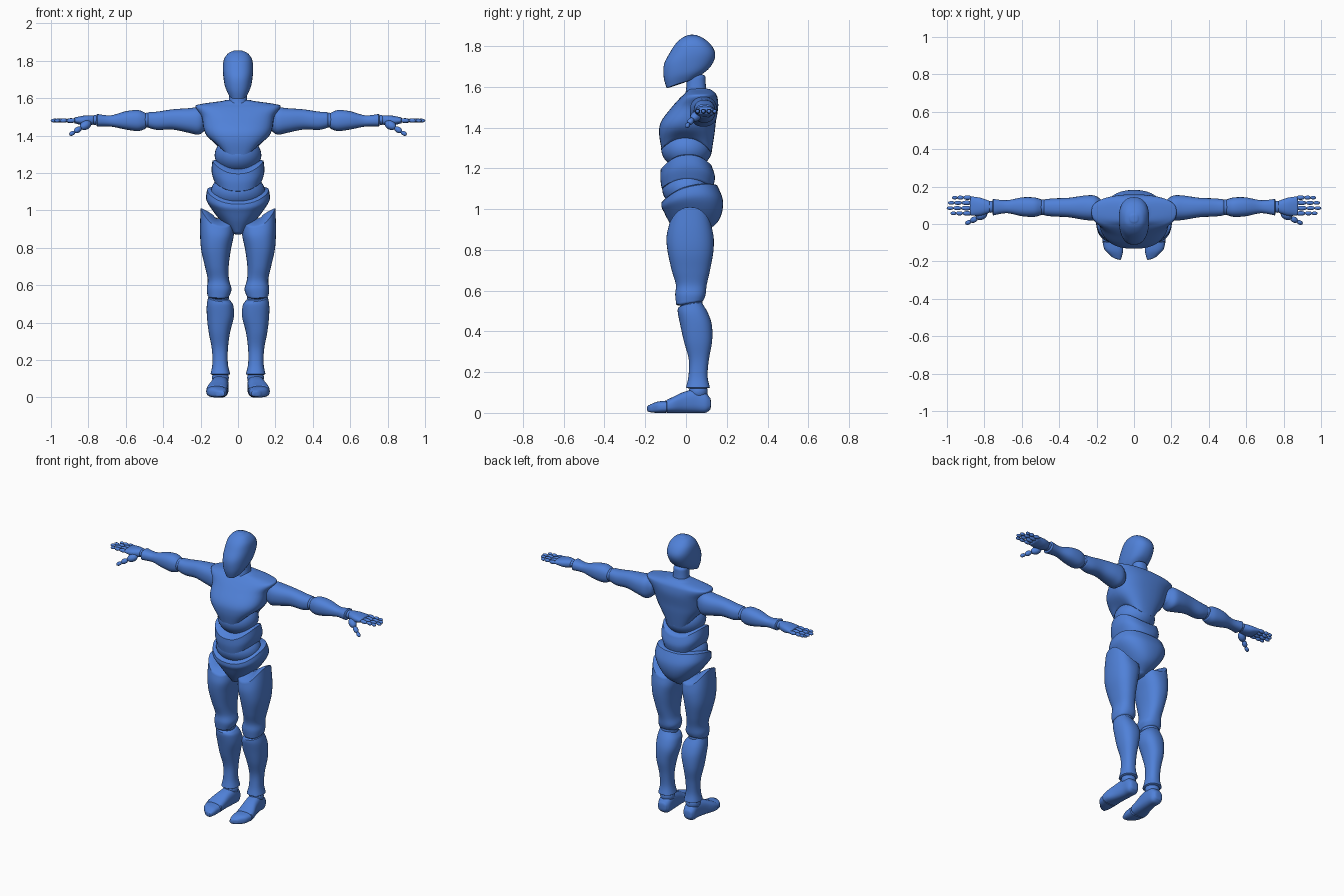
import bpy
import bmesh
import math
from mathutils import Matrix, Vector

if "Cube" in bpy.data.objects:
    bpy.data.objects.remove(bpy.data.objects["Cube"], do_unlink=True)

blue = bpy.data.materials.new("matte_blue")
blue.use_nodes = True
colour = (0.08, 0.22, 0.69, 1)
blue.diffuse_color = colour
blue.node_tree.nodes["Principled BSDF"].inputs["Base Color"].default_value = colour

SIDES = 36
STEPS = 5


def finish(name, bm, side=1):
    """Turn a bmesh into a smooth shaded object, mirrored when side is -1."""
    bmesh.ops.scale(bm, vec=(side, 1, 1), verts=bm.verts)
    bmesh.ops.recalc_face_normals(bm, faces=bm.faces)
    mesh = bpy.data.meshes.new(name)
    bm.to_mesh(mesh)
    bm.free()
    mesh.materials.append(blue)
    mesh.shade_smooth()
    mesh.set_sharp_from_angle(angle=math.radians(38))
    obj = bpy.data.objects.new(name, mesh)
    bpy.context.scene.collection.objects.link(obj)
    return obj


def spline(rows):
    """Fill in rings between the given ones with a Catmull-Rom curve."""
    rows = [list(row) + [0] * (8 - len(row)) for row in rows]
    padded = [rows[0]] + rows + [rows[-1]]
    result = []
    for p, q, r, s in zip(padded, padded[1:], padded[2:], padded[3:]):
        for step in range(STEPS):
            t = step / STEPS
            result.append([b + t * ((c - a) + t * (2*a - 5*b + 4*c - d + t * (3*b - a - 3*c + d))) / 2
                           for a, b, c, d in zip(p, q, r, s)])
    return result + [rows[-1]]


def ring_points(row, square):
    """Ring row: station, a min, a max, b min, b max, pitch, arch, roll."""
    station, a_min, a_max, b_min, b_max, pitch, arch, roll = row
    points = []
    for i in range(SIDES):
        angle = math.tau * i / SIDES
        c, s = math.cos(angle), math.sin(angle)
        a = (a_min + a_max + (a_max - a_min) * math.copysign(abs(c) ** square, c)) / 2
        b = (b_min + b_max + (b_max - b_min) * math.copysign(abs(s) ** square, s)) / 2
        points.append(Vector((a, b, station + pitch * s + arch * c * c + roll * c)))
    return points


def cap_rings(points, dome):
    """Shrinking rings that close an end with a shallow dome."""
    centre = sum(points, Vector()) / len(points)
    for k in (0.93, 0.6, 0.25):
        lift = Vector((0, 0, dome * math.sqrt(1 - k * k)))
        yield [centre.lerp(p, k) + lift for p in points]


AXES = {"x": (2, 1, 0), "y": (0, 2, 1), "z": (0, 1, 2)}


def loft(name, rows, axis="z", side=1, square=0.85, dome=0.015):
    bm = bmesh.new()
    rings = [ring_points(row, square) for row in spline(rows)]
    sign = 1 if rows[-1][0] > rows[0][0] else -1
    start = list(cap_rings(rings[0], -dome * sign))[::-1]
    end = list(cap_rings(rings[-1], dome * sign))
    order = AXES[axis]
    loops = [[bm.verts.new([p[k] for k in order]) for p in ring] for ring in start + rings + end]
    for low, high in zip(loops, loops[1:]):
        for i in range(SIDES):
            j = (i + 1) % SIDES
            bm.faces.new((low[i], low[j], high[j], high[i]))
    bm.faces.new(loops[0])
    bm.faces.new(loops[-1])
    return finish(name, bm, side)


def torso(name, rows, **options):
    """Loft whose rings are centred on x: station, half width, b min, b max, ..."""
    return loft(name, [(r[0], -r[1], *r[1:]) for r in rows], **options)


def ball(name, centre, size, side=1):
    bm = bmesh.new()
    place = Matrix.Translation(centre) @ Matrix.Diagonal((*size, 1))
    bmesh.ops.create_uvsphere(bm, u_segments=32, v_segments=18, radius=1, matrix=place)
    return finish(name, bm, side)


def bone(name, start, end, radius, side):
    """Stretched ellipsoid between two points, used for finger joints."""
    start, end = Vector(start), Vector(end)
    way = end - start
    place = (Matrix.Translation((start + end) / 2) @ way.to_track_quat("Z", "Y").to_matrix().to_4x4()
             @ Matrix.Diagonal((radius, radius, way.length * 0.54, 1)))
    bm = bmesh.new()
    bmesh.ops.create_uvsphere(bm, u_segments=14, v_segments=10, radius=1, matrix=place)
    return finish(name, bm, side)


# Head and neck
torso("head", [
    (1.622, .05, -.095, .06, .028), (1.665, .07, -.109, .108, .02), (1.72, .079, -.108, .138, .01),
    (1.77, .081, -.078, .142), (1.81, .074, -.052, .12), (1.84, .052, -.02, .083), (1.852, .025, .005, .055),
], dome=.004)
torso("neck", [(1.54, .06, -.01, .115), (1.585, .05, 0, .1), (1.65, .045, .005, .095)])

# Torso pieces, from the chest down to the pelvis
torso("chest", [
    (1.285, .115, -.12, .125, -.01, .07), (1.37, .16, -.132, .14, 0, .02), (1.43, .182, -.122, .147),
    (1.5, .195, -.07, .158), (1.545, .228, -.03, .155, 0, .008), (1.568, .2, -.005, .145), (1.585, .08, .01, .125),
], square=.8, dome=.008)
ball("rib_joint", (0, .003, 1.295), (.125, .125, .1))
torso("waist", [
    (1.105, .125, -.12, .133, .002, .045), (1.155, .141, -.126, .142, .004, .05), (1.205, .137, -.124, .125, .01, .06),
])
ball("belly_joint", (0, .005, 1.1), (.145, .122, .1))
torso("pelvis", [
    (.885, .035, -.05, .09), (.935, .085, -.085, .15, -.005), (.985, .14, -.108, .177, 0, .02),
    (1.03, .17, -.12, .18, .02, .03), (1.075, .165, -.12, .153, .042, .035),
])

for label, side in (("left", 1), ("right", -1)):
    # Leg
    loft(label + "_thigh", [
        (.915, .02, .2, -.085, .125, 0, .06, .035), (.86, .022, .203, -.096, .136, 0, .02, .01),
        (.79, .038, .197, -.09, .134), (.7, .05, .177, -.07, .118), (.63, .048, .162, -.05, .102),
        (.58, .035, .167, -.053, .096), (.545, .045, .163, -.048, .088, .012),
    ], side=side)
    ball(label + "_knee", (.103, .027, .537), (.055, .055, .05), side)
    loft(label + "_shin", [
        (.525, .04, .16, -.04, .08, .012, 0, .01), (.49, .025, .167, -.04, .108), (.43, .022, .166, -.028, .127),
        (.35, .042, .157, -.01, .128), (.26, .054, .14, .014, .112), (.18, .054, .137, .012, .106),
        (.125, .042, .147, 0, .117),
    ], side=side, dome=.008)
    ball(label + "_ankle", (.094, .06, .105), (.045, .046, .045), side)

    # Foot in two pieces
    loft(label + "_foot", [
        (.117, .065, .125, .015, .075), (.095, .052, .135, 0, .1), (.05, .05, .138, 0, .117),
        (-.01, .053, .15, 0, .103), (-.06, .055, .166, 0, .08), (-.093, .056, .17, 0, .065),
    ], axis="y", side=side, square=.75, dome=.006)
    loft(label + "_toes", [
        (-.1, .057, .168, 0, .06, 0, 0, .004), (-.145, .06, .157, 0, .054, 0, 0, .008), (-.18, .07, .125, .004, .038, 0, 0, .01),
    ], axis="y", side=side, square=.75, dome=.006)

    # Arm: ring ranges are height first, then depth
    loft(label + "_upper_arm", [
        (.175, 1.43, 1.53, .04, .13), (.21, 1.405, 1.55, .02, .152), (.265, 1.415, 1.546, .022, .152),
        (.35, 1.432, 1.54, .036, .14), (.43, 1.43, 1.528, .04, .137), (.475, 1.44, 1.525, .045, .132),
    ], axis="x", side=side)
    ball(label + "_elbow", (.487, .09, 1.482), (.042, .042, .04), side)
    loft(label + "_forearm", [
        (.497, 1.435, 1.522, .048, .132), (.535, 1.424, 1.536, .038, .142), (.6, 1.432, 1.53, .042, .142),
        (.68, 1.448, 1.508, .058, .127), (.752, 1.447, 1.515, .046, .134),
    ], axis="x", side=side, dome=.008)
    ball(label + "_wrist", (.765, .092, 1.483), (.03, .032, .026), side)

    # Palm, four jointed fingers and a jointed thumb
    loft(label + "_palm", [
        (.775, 1.458, 1.508, .06, .124), (.82, 1.453, 1.507, .045, .14), (.872, 1.465, 1.497, .045, .148),
    ], axis="x", side=side, dome=.006)
    fingers = (("index", .057, .98), ("middle", .085, 1), ("ring", .113, .993), ("little", .141, .972))
    for finger, depth, tip in fingers:
        stops = [.868 + (tip - .868) * part for part in (0, .42, .74, 1)]
        for number, (start, end) in enumerate(zip(stops, stops[1:])):
            bone(f"{label}_{finger}_finger_{number + 1}", (start, depth, 1.481), (end, depth, 1.479),
                 .0125 - .0012 * number, side)
    thumb = [((.79, .062, 1.468), .024), ((.84, .032, 1.442), .016), ((.873, .014, 1.42), .012), ((.9, .002, 1.404), 0)]
    for number, ((start, radius), (end, _)) in enumerate(zip(thumb, thumb[1:])):
        bone(f"{label}_thumb_{number + 1}", start, end, radius, side)
